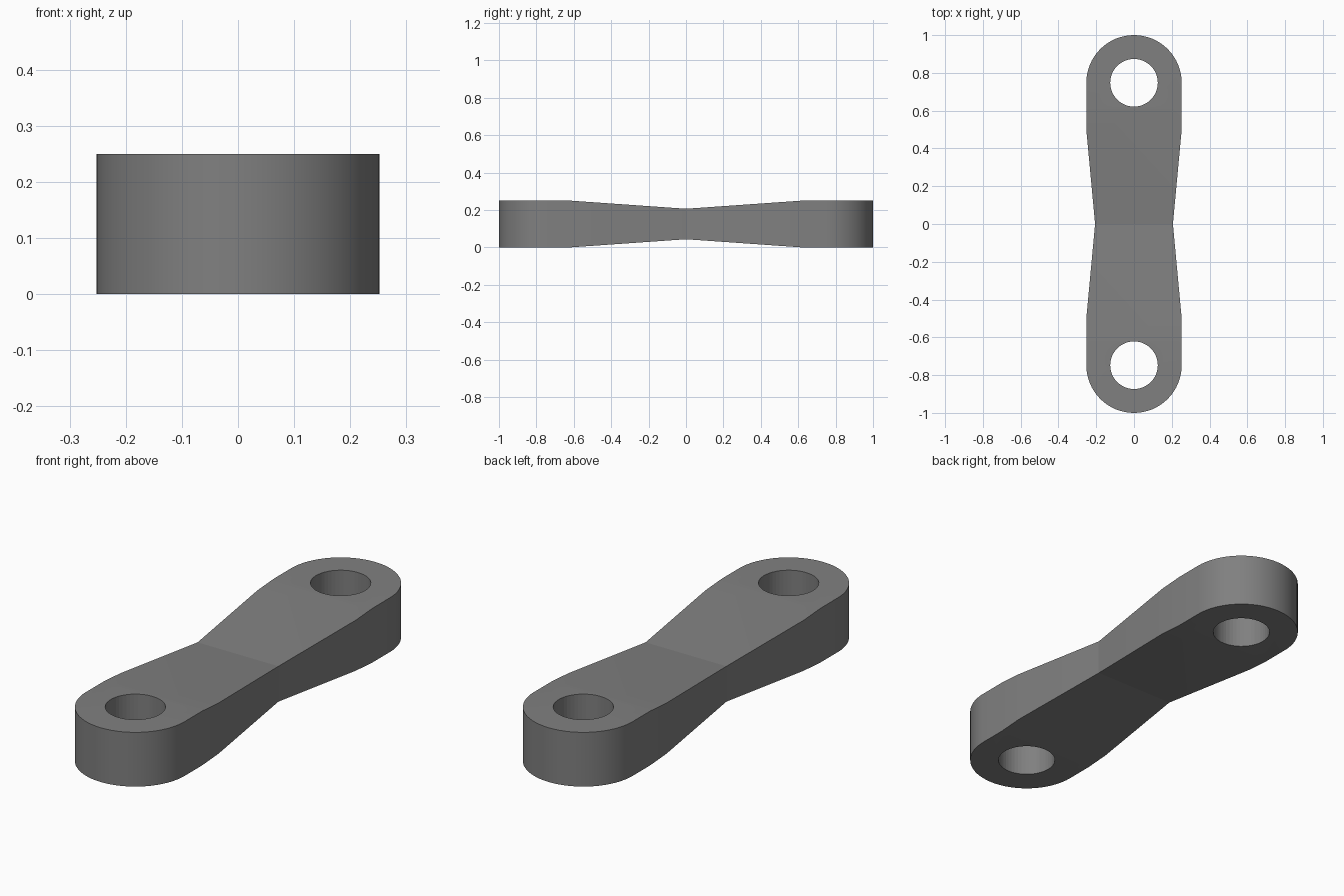
import bpy, bmesh, math

if "Cube" in bpy.data.objects:
    bpy.data.objects.remove(bpy.data.objects["Cube"])

R, CY, HOLE_R = 0.2525, 0.7475, 0.126      # eye radius, eye centre, bore radius
TAPER_Y, WAIST_X = 0.5, 0.206              # start of side taper, waist half-width
FLAT_Y, H, WAIST_H = 0.62, 0.25, 0.0815    # start of thinning, height, waist half-height
SEG = 32

grey = bpy.data.materials.new("steel grey")
grey.diffuse_color = (0.216, 0.216, 0.216, 1)
grey.use_nodes = True
grey.node_tree.nodes["Principled BSDF"].inputs["Base Color"].default_value = grey.diffuse_color


def make_object(name, bm):
    bmesh.ops.recalc_face_normals(bm, faces=bm.faces)
    mesh = bpy.data.meshes.new(name)
    bm.to_mesh(mesh)
    bm.free()
    mesh.materials.append(grey)
    obj = bpy.data.objects.new(name, mesh)
    bpy.context.collection.objects.link(obj)
    return obj


# Link body: rounded ends, straight cheeks, narrowed waist
arc = [(R * math.cos(math.pi * i / SEG), CY + R * math.sin(math.pi * i / SEG))
       for i in range(SEG + 1)]
half = [(WAIST_X, 0), (R, TAPER_Y)] + arc + [(-R, TAPER_Y)]
outline = half + [(-x, -y) for x, y in half]

bm = bmesh.new()
base = bm.faces.new([bm.verts.new((x, y, 0)) for x, y in outline])
top = bmesh.ops.extrude_face_region(bm, geom=[base])
bmesh.ops.translate(bm, vec=(0, 0, H),
                    verts=[v for v in top["geom"] if isinstance(v, bmesh.types.BMVert)])

# Crease lines, then thin the body linearly towards the waist
for y in (-FLAT_Y, 0, FLAT_Y):
    bmesh.ops.bisect_plane(bm, geom=bm.verts[:] + bm.edges[:] + bm.faces[:],
                           plane_co=(0, y, 0), plane_no=(0, 1, 0), dist=1e-5)
for v in bm.verts:
    t = min(abs(v.co.y) / FLAT_Y, 1)
    half_height = WAIST_H + (H / 2 - WAIST_H) * t
    v.co.z = H / 2 + math.copysign(half_height, v.co.z - H / 2)
link = make_object("link_body", bm)

# Bores through both ends
bm = bmesh.new()
for side in (-1, 1):
    ring = bmesh.ops.create_cone(bm, cap_ends=True, segments=48, radius1=HOLE_R,
                                 radius2=HOLE_R, depth=1)
    bmesh.ops.translate(bm, verts=ring["verts"], vec=(0, side * CY, H / 2))
cutter = make_object("bore_cutter", bm)
cutter.hide_render = True
cutter.hide_set(True)

cut = link.modifiers.new("bores", "BOOLEAN")
cut.operation = "DIFFERENCE"
cut.solver = "EXACT"
cut.object = cutter

# Apply the cut and smooth the round surfaces
bpy.context.view_layer.objects.active = link
link.select_set(True)
bpy.ops.object.modifier_apply(modifier=cut.name)
bpy.data.objects.remove(cutter, do_unlink=True)
bpy.ops.object.shade_smooth_by_angle(angle=math.radians(7))
